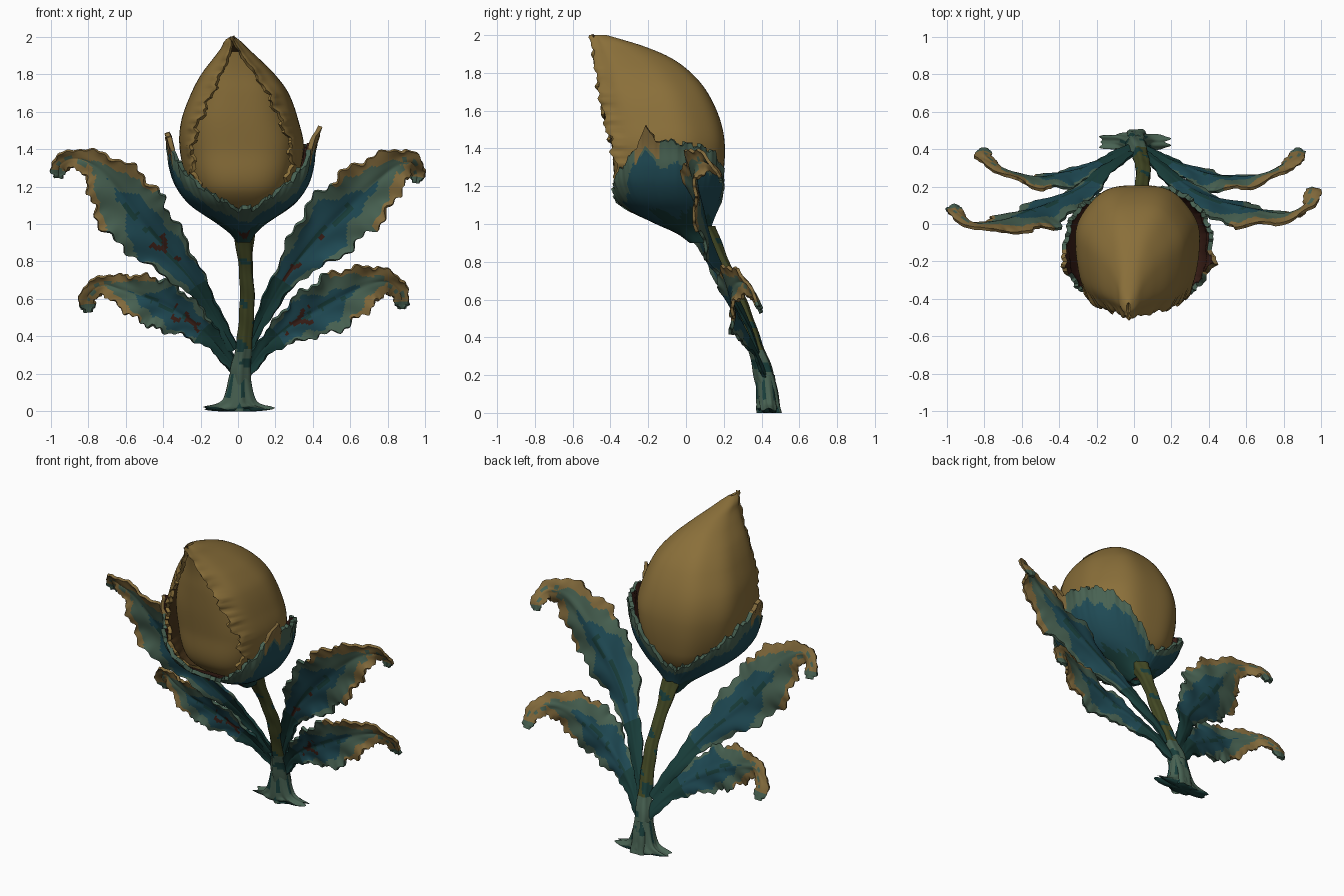
import bpy, math
from math import sin, cos, pi, exp
from mathutils import Vector

if "Cube" in bpy.data.objects:
    bpy.data.objects.remove(bpy.data.objects["Cube"])


def material(name, r, g, b):
    m = bpy.data.materials.new(name)
    m.diffuse_color = (r, g, b, 1)
    m.use_nodes = True
    m.node_tree.nodes["Principled BSDF"].inputs["Base Color"].default_value = m.diffuse_color
    return m


TAN = material("bud tan", 0.255, 0.16, 0.042)
GOLD = material("leaf edge gold", 0.225, 0.145, 0.045)
TEAL = material("leaf teal", 0.014, 0.07, 0.092)
SAGE = material("leaf sage", 0.065, 0.122, 0.085)
DEEP = material("deep green", 0.01, 0.05, 0.045)
OLIVE = material("stem olive", 0.058, 0.068, 0.018)
MAROON = material("inner maroon", 0.045, 0.014, 0.009)
BROWN = material("petal lining brown", 0.075, 0.04, 0.012)


def curve(keys, t):
    """Smooth interpolation of rows (t, values...)."""
    t = min(max(t, keys[0][0]), keys[-1][0])
    i = 0
    while i < len(keys) - 2 and t > keys[i + 1][0]:
        i += 1

    def slope(j, k):
        a, b = max(j - 1, 0), min(j + 1, len(keys) - 1)
        return (keys[b][k] - keys[a][k]) / (keys[b][0] - keys[a][0])
    h = keys[i + 1][0] - keys[i][0]
    s = (t - keys[i][0]) / h
    return [(2*s**3 - 3*s*s + 1) * keys[i][k] + (3*s*s - 2*s**3) * keys[i + 1][k]
            + h * ((s**3 - 2*s*s + s) * slope(i, k) + (s**3 - s*s) * slope(i + 1, k))
            for k in range(1, len(keys[0]))]


def surface(name, nu, nv, point, mats, rule=None, thick=0, closed=False, offset=-1, lining=0):
    """Grid surface from point(u, v), coloured per face by rule(u, v)."""
    cols = nv if closed else nv + 1
    verts = [point(i / nu, j / nv) for i in range(nu + 1) for j in range(cols)]
    faces = [(i*cols + j, i*cols + (j + 1) % cols, (i + 1)*cols + (j + 1) % cols, (i + 1)*cols + j)
             for i in range(nu) for j in range(nv)]
    me = bpy.data.meshes.new(name)
    me.from_pydata(verts, [], faces)
    for m in mats:
        me.materials.append(m)
    if rule:
        for k, p in enumerate(me.polygons):
            p.material_index = rule((k // nv + .5) / nu, (k % nv + .5) / nv)
    ob = bpy.data.objects.new(name, me)
    bpy.context.collection.objects.link(ob)
    bpy.ops.object.select_all(action='DESELECT')
    bpy.context.view_layer.objects.active = ob
    ob.select_set(True)
    if thick:
        so = ob.modifiers.new("thickness", 'SOLIDIFY')
        so.thickness, so.offset, so.material_offset = thick, offset, lining
        bpy.ops.object.modifier_apply(modifier=so.name)
    bpy.ops.object.shade_smooth_by_angle(angle=math.radians(50))
    return ob


def spow(a, e):
    return math.copysign(abs(a) ** e, a)


def section(table, z, th, k=1.0):
    """Point on a horizontal cross-section; th = 0 faces front."""
    cx, rx, yf, yb = curve(table, z)
    e = 0.75 if cos(th) > 0 else 0.88
    return Vector((cx + k*rx*spow(sin(th), e), (yf + yb)/2 - k*(yb - yf)/2*spow(cos(th), e), z))


def jag(t):
    """Ragged edge pattern, about -1 to 1."""
    return 0.6*sin(t) + 0.4*sin(2.7*t + 1)


# Bud: z, centre x, half width, front y, back y
BUD = [(1.02, .02, .08, -.12, .08), (1.1, .02, .2, -.3, .15), (1.2, .02, .28, -.4, .19),
       (1.4, .02, .33, -.43, .21), (1.55, .01, .312, -.45, .185), (1.7, .01, .258, -.46, .115),
       (1.8, .0, .195, -.46, .03), (1.88, -.01, .125, -.465, -.08), (1.94, -.02, .07, -.47, -.22),
       (1.98, -.03, .04, -.475, -.35), (2.0, -.03, .01, -.475, -.42)]
surface("inner_bud", 40, 56, lambda u, v: section(BUD, 1.03 + .89*u, 2*pi*v, .88), [TAN], closed=True)

# Outer petals wrap the bud and leave a teardrop opening in front
GAP = [(1.0, .7), (1.3, .82), (1.5, .68), (1.7, .47), (1.85, .3), (1.93, .17), (2.0, .03)]


def petal_point(u, v):
    z = 1.03 + .97*u
    g = curve(GAP, z)[0]
    edge = min(v, 1 - v)
    g0 = g + .08*jag(48*u + (0 if v < .5 else 2)) * min(1, g*2)
    a = g0 + v*(2*pi - 2*g0)
    p = section(BUD, z, a, 1 + .012*cos(7*a) * min(1, (2 - z)*4))
    p.y -= exp(-(edge/.045)**2)*(.03 + .012*jag(40*u + 4*(v > .5)))
    p.x += .02*sin(a)*exp(-(edge/.03)**2)
    return p


surface("outer_petals", 72, 72, petal_point, [TAN, BROWN], thick=.022, lining=1)

# Calyx cup of two broad ragged sepals
CUP = [(.9, .03, .035, .02, .14), (.95, .025, .07, -.05, .13), (1.0, .02, .13, -.16, .14),
       (1.1, .02, .275, -.355, .178), (1.2, .02, .352, -.43, .21), (1.3, .02, .385, -.45, .225),
       (1.4, .02, .395, -.45, .225), (1.52, .02, .43, -.45, .23)]
RIM = [(-3.15, 1.1), (-2.9, 1.09), (-2.4, 1.22), (-1.9, 1.34), (-1.4, 1.41), (-.9, 1.29), (-.4, 1.15),
       (.08, 1.07), (.5, 1.17), (.9, 1.29), (1.4, 1.42), (1.9, 1.42), (2.4, 1.38), (2.75, 1.27), (3.15, 1.1)]


def cup_point(u, v):
    a = -pi + 2*pi*v
    top = curve(RIM, a)[0] + .085*exp(-((abs(a) - 1.35)/.13)**2) + .02*jag(24*a)
    return section(CUP, .9 + (top - .9)*u, a, 1 + .025*jag(19*a)*u**4)


def cup_rule(u, v):
    a = -pi + 2*pi*v
    w = u + .07*jag(9*a)
    if u > .84 and abs(abs(a) - 1.35) < .18:
        return 2
    if u < .3 and abs(a - .1) < .3 and w > .15:
        return 4
    return 1 if w > (.66 if abs(a) < 1 else .8) else 0 if w > .3 else 3


surface("calyx", 30, 180, cup_point, [TEAL, SAGE, GOLD, DEEP, MAROON], cup_rule,
        thick=.025, closed=True, lining=10)

# Leaning stem: x, y, z, radius
STEM = [(0, .01, .445, .0, .065), (.1, .01, .435, .1, .055), (.22, .015, .41, .22, .052),
        (.36, .035, .365, .36, .041), (.6, .052, .28, .6, .038), (.8, .04, .19, .8, .037), (1, .03, .09, .99, .06)]


def stem_point(u, v):
    x, y, z, r = curve(STEM, u)
    r *= 1 + .11*cos(5*2*pi*v + 3*u) + .04*sin(40*u + 2*pi*v)
    return Vector((x + r*sin(2*pi*v), y - r*cos(2*pi*v), z))


def stem_rule(u, v):
    wave = sin(26*u + 2*pi*v) + .5*sin(57*u)
    if u < .34:
        return 2 if wave > .7 else 1
    return 2 if wave > (.3 if u < .42 else 1.1) else 0


surface("stem", 60, 24, stem_point, [OLIVE, SAGE, DEEP], stem_rule, closed=True)

# Flared, lobed foot of the stem
FOOT = [(0, .0, .0, .0), (.08, .1, .04, .0), (.3, .19, .054, .012), (.4, .12, .056, .03),
        (.6, .085, .055, .07), (1, .055, .05, .2)]


def foot_point(u, v):
    rx, ry, z = curve(FOOT, u)
    a = 2*pi*v
    lobe = 1 + (.14*cos(6*a) + .09*sin(11*a)) * max(0, 1 - u)
    z += .01*(1 + sin(5*a))*min(1, u*4)*(1 - u)
    return Vector((.01*u + rx*lobe*sin(a), .445 - .025*u - ry*lobe*cos(a), max(z, 0)))


surface("stem_foot", 24, 60, foot_point, [SAGE, DEEP],
        lambda u, v: 1 if u < .28 or (u > .6 and sin(2*pi*v*6) > .8) else 0, closed=True)


def leaf(name, rows, seed):
    """Ragged leaf along a path of (x, y, z, half width)."""
    keys = [(i/(len(rows) - 1), *r) for i, r in enumerate(rows)]

    def point(u, v):
        x, y, z, w = curve(keys, u)
        a, b = curve(keys, max(u - .02, 0)), curve(keys, min(u + .02, 1))
        t = (Vector(b[:3]) - Vector(a[:3])).normalized()
        side = Vector((t.z, .25*t.x, -t.x)).normalized()
        up = side.cross(t).normalized()
        if up.y > 0:
            up = -up
        s = 2*v - 1
        ragged = 1 + abs(s)**3*(.18*jag(50*u + seed + 2*(s > 0)) + .03)
        if u > .97:
            ragged *= .6
        lift = w*(.22*s*s + .1*abs(s)*sin(34*u - 3*abs(s) + seed)) - .05*w*exp(-(s/.15)**2)
        return Vector((x, y, z)) + side*(s*w*ragged) + up*lift

    def rule(u, v):
        s = abs(2*v - 1)
        wave = jag(26*u + seed + 3*(v > .5))
        e = s + .2*wave
        g = u + .25*e
        if .2 < u < .36 and abs(s - .2 - .15*sin(50*u + seed)) < .11 and (v > .5) == (wave > 0):
            return 4
        if u > .94:
            return 1
        if g > .75 and not (.1 < s < .5 and wave > .35) or (s > .82 and u > .48):
            return 2
        if g > .57 or (e > .8 and u > .2):
            return 1
        return 3 if u < .2 or (s < .2 and u < .5 and wave > 0) else 0
    # the second half of the slots colours the back, which has no maroon veins
    surface(name, 130, 24, point, [TEAL, SAGE, GOLD, DEEP, MAROON, TEAL, SAGE, GOLD, DEEP, TEAL], rule,
            thick=.017, offset=0, lining=5)


# Two pairs of leaves with curled tips
leaf("upper_right_leaf", [(.05, .38, .33, .028), (.14, .31, .52, .038), (.27, .2, .74, .07), (.42, .12, .92, .14),
     (.57, .08, 1.07, .168), (.71, .05, 1.2, .15), (.83, .05, 1.3, .1), (.92, .1, 1.33, .055),
     (.955, .17, 1.28, .04), (.95, .19, 1.22, .03)], 0)
leaf("upper_left_leaf", [(-.02, .38, .33, .028), (-.13, .31, .52, .038), (-.25, .2, .71, .07), (-.4, .12, .88, .125),
     (-.54, .06, 1.04, .17), (-.65, .02, 1.19, .155), (-.75, .0, 1.3, .09), (-.86, .0, 1.35, .05),
     (-.945, .06, 1.32, .045), (-.96, .1, 1.25, .035)], 1.7)
leaf("lower_right_leaf", [(.04, .42, .2, .028), (.14, .36, .34, .045), (.27, .3, .45, .085), (.42, .25, .54, .135),
     (.57, .24, .62, .14), (.7, .26, .68, .1), (.8, .31, .69, .06), (.865, .36, .63, .045),
     (.875, .4, .55, .03)], 3.1)
leaf("lower_left_leaf", [(-.01, .42, .22, .028), (-.12, .36, .365, .045), (-.24, .3, .475, .085), (-.38, .26, .56, .125),
     (-.5, .24, .61, .12), (-.62, .26, .65, .082), (-.72, .3, .675, .05), (-.8, .36, .62, .042),
     (-.8, .4, .53, .035)], 4.4)
